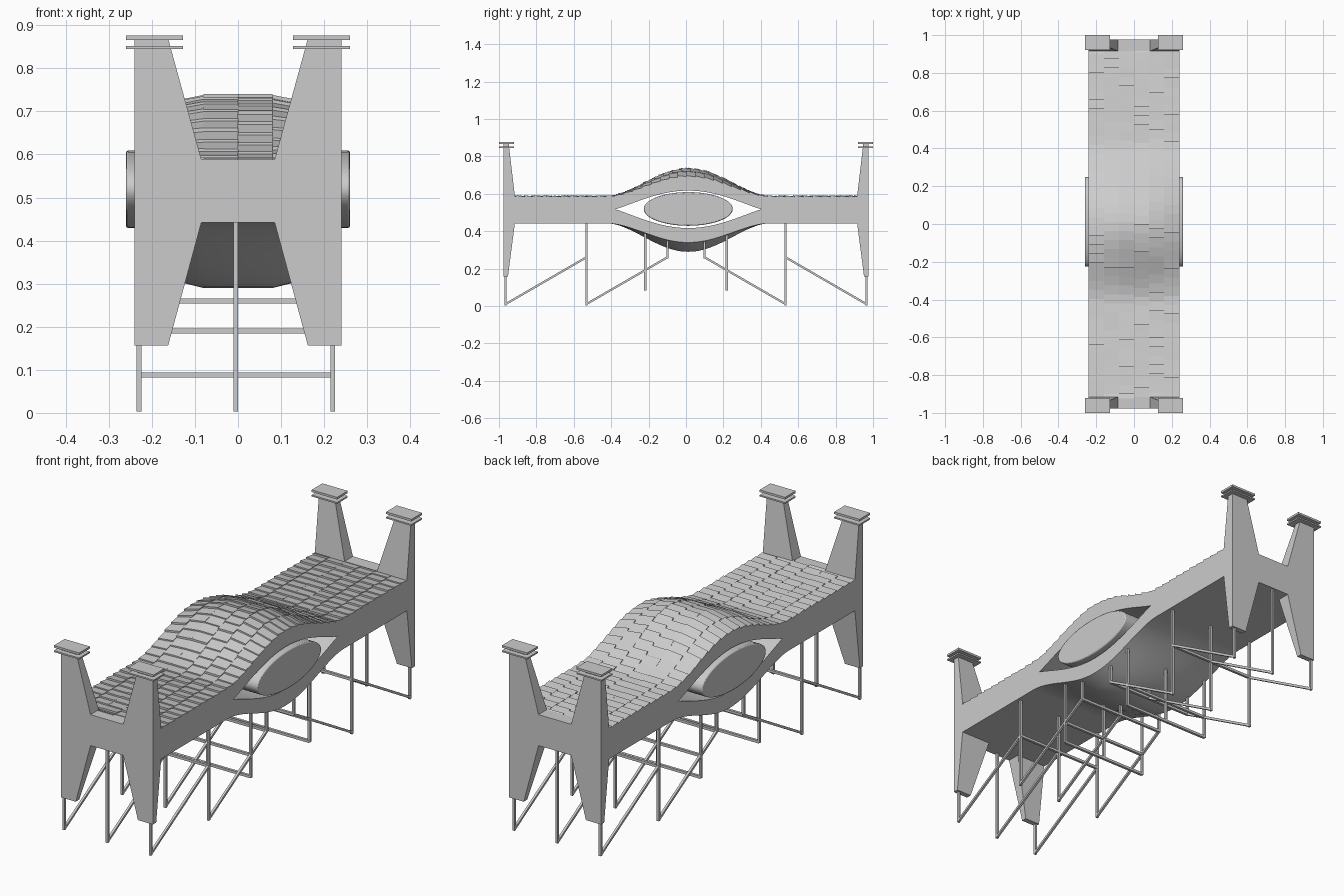
import bpy, bmesh, math, random
from mathutils import Vector

if "Cube" in bpy.data.objects:
    bpy.data.objects.remove(bpy.data.objects["Cube"])
random.seed(4)


def finish(bm, name, smooth=None):
    bmesh.ops.recalc_face_normals(bm, faces=bm.faces)
    me = bpy.data.meshes.new(name)
    bm.to_mesh(me)
    bm.free()
    ob = bpy.data.objects.new(name, me)
    bpy.context.collection.objects.link(ob)
    if smooth:
        bpy.ops.object.select_all(action='DESELECT')
        ob.select_set(True)
        bpy.context.view_layer.objects.active = ob
        bpy.ops.object.shade_smooth_by_angle(angle=math.radians(smooth))
    return ob


def block(bm, lower, upper):
    """Closed solid between two matching quads."""
    a = [bm.verts.new(p) for p in lower]
    b = [bm.verts.new(p) for p in upper]
    bm.faces.new(a[::-1])
    bm.faces.new(b)
    for i in range(4):
        j = (i + 1) % 4
        bm.faces.new((a[i], a[j], b[j], b[i]))


def rect(x0, x1, y0, y1, z):
    return [(x0, y0, z), (x1, y0, z), (x1, y1, z), (x0, y1, z)]


# Surface shape of the roof, belly and side opening
YC = 0.012


def swell(y):
    t = abs(y - YC) / 0.43
    return (0.5 * (1 + math.cos(math.pi * t))) ** 0.85 if t < 1 else 0.0


def crown(x):
    x = abs(x)
    return 1.0 if x <= 0.08 else 1 - 0.4 * (x - 0.08) / 0.08 if x < 0.16 else 0.6 * (0.24 - x) / 0.08


def roof_z(x, y):
    return 0.582 + swell(y) * (0.108 + 0.04 * crown(x))


def belly_z(x, y):
    return 0.442 - swell(y) * (0.102 + 0.05 * crown(x))


def gap(y):
    t = abs(y - YC) / 0.39
    return 0.1 * math.cos(math.pi * t / 2) ** 1.1 if t < 1 else 0.0


XS = [-0.24, -0.16, -0.08, 0, 0.08, 0.16, 0.24]
YS = [-0.94] + [YC - 0.43 + 0.86 * i / 44 for i in range(45)] + [0.94]


def hull(name, outer, inner):
    bm = bmesh.new()
    rows = []
    for y in YS:
        ring = [bm.verts.new((x, y, outer(x, y))) for x in XS]
        ring += [bm.verts.new((x, y, inner(y))) for x in reversed(XS)]
        rows.append(ring)
    n = len(rows[0])
    for a, b in zip(rows, rows[1:]):
        for i in range(n):
            j = (i + 1) % n
            bm.faces.new((a[i], a[j], b[j], b[i]))
    bm.faces.new(rows[0])
    bm.faces.new(rows[-1])
    finish(bm, name, 30)


hull("upper_hull", roof_z, lambda y: 0.517 + gap(y))
hull("lower_hull", belly_z, lambda y: 0.517 - gap(y))

# Overlapping roof tiles
bm = bmesh.new()
pitch = 0.048
for col, shift in enumerate([0.0, 0.5, 0.5, 0.2, 0.7, 0.35]):
    x0, x1 = XS[col], XS[col + 1]
    y = -0.925 - pitch * (1 - shift)
    while y < 0.925:
        ya, yb = max(y, -0.925), min(y + pitch, 0.925)
        if yb - ya > 0.01:
            lift = random.uniform(0.007, 0.011)
            low = [(px, py, roof_z(px, py) - 0.003) for px, py, _ in rect(x0, x1, ya, yb, 0)]
            top = [(p[0], p[1], p[2] + 0.003 + (lift if i < 2 else 0.002)) for i, p in enumerate(low)]
            block(bm, low, top)
        y += pitch
finish(bm, "roof_tiles")

# End frames with tapering posts, and double plates on the post tops
frames, caps = bmesh.new(), bmesh.new()
for s in (-1, 1):
    ys = lambda a, b: sorted((s * a, s * b))
    block(frames, rect(-0.24, 0.24, *ys(0.915, 0.977), 0.442), rect(-0.24, 0.24, *ys(0.915, 0.977), 0.588))
    for m in (-1, 1):
        xs = lambda a, b: sorted((m * a, m * b))
        root = (*xs(0.085, 0.24), *ys(0.915, 0.977))
        block(frames, rect(*root, 0.588), rect(*xs(0.162, 0.24), *ys(0.948, 0.977), 0.868))
        block(frames, rect(*xs(0.162, 0.24), *ys(0.952, 0.977), 0.157), rect(*root, 0.442))
        for z0, z1 in ((0.845, 0.852), (0.866, 0.876)):
            plate = (*xs(0.128, 0.26), *ys(0.92, 1.0))
            block(caps, rect(*plate, z0), rect(*plate, z1))
finish(frames, "end_frames")
finish(caps, "post_cap_plates")

# Oval drum through the side opening
bm = bmesh.new()
bmesh.ops.create_cone(bm, cap_ends=True, segments=64, radius1=1, radius2=1, depth=0.52)
for v in bm.verts:
    x, y, z = v.co
    v.co = (z, 0.012 + 0.238 * y, 0.519 + 0.09 * x)
drum = finish(bm, "oval_drum", 30)
bev = drum.modifiers.new("rim", 'BEVEL')
bev.width, bev.segments, bev.limit_method = 0.005, 2, 'ANGLE'

# Rod truss under the bridge
bm = bmesh.new()


def rod(p, q, r=0.0055):
    p, q = Vector(p), Vector(q)
    d = (q - p).normalized()
    side = d.cross(Vector((1, 0, 0)) if abs(d.x) < 0.9 else Vector((0, 1, 0))).normalized() * r
    up = d.cross(side).normalized() * r
    corners = [side + up, side - up, -side - up, -side + up]
    block(bm, [p + c for c in corners], [q + c for c in corners])


ROWS = (-0.23, -0.005, 0.22)
for s in (-1, 1):
    for x in ROWS:
        rod((x, s * 0.965, 0.003), (x, s * 0.965, 0.45))
        rod((x, s * 0.965, 0.01), (x, s * 0.533, 0.26))
        rod((x, s * 0.533, 0.003), (x, s * 0.533, 0.45))
        rod((x, s * 0.533, 0.01), (x, s * 0.1, 0.26))
        rod((x, s * 0.1, 0.255), (x, s * 0.1, 0.36))
        rod((x, s * 0.218, 0.085), (x, s * 0.218, 0.41))
    for y, z in ((0.1, 0.26), (0.533, 0.26), (0.218, 0.19), (0.218, 0.088)):
        rod((ROWS[0], s * y, z), (ROWS[2], s * y, z), 0.006)
for v in bm.verts:
    v.co.z = max(v.co.z, 0)
finish(bm, "rod_truss")
